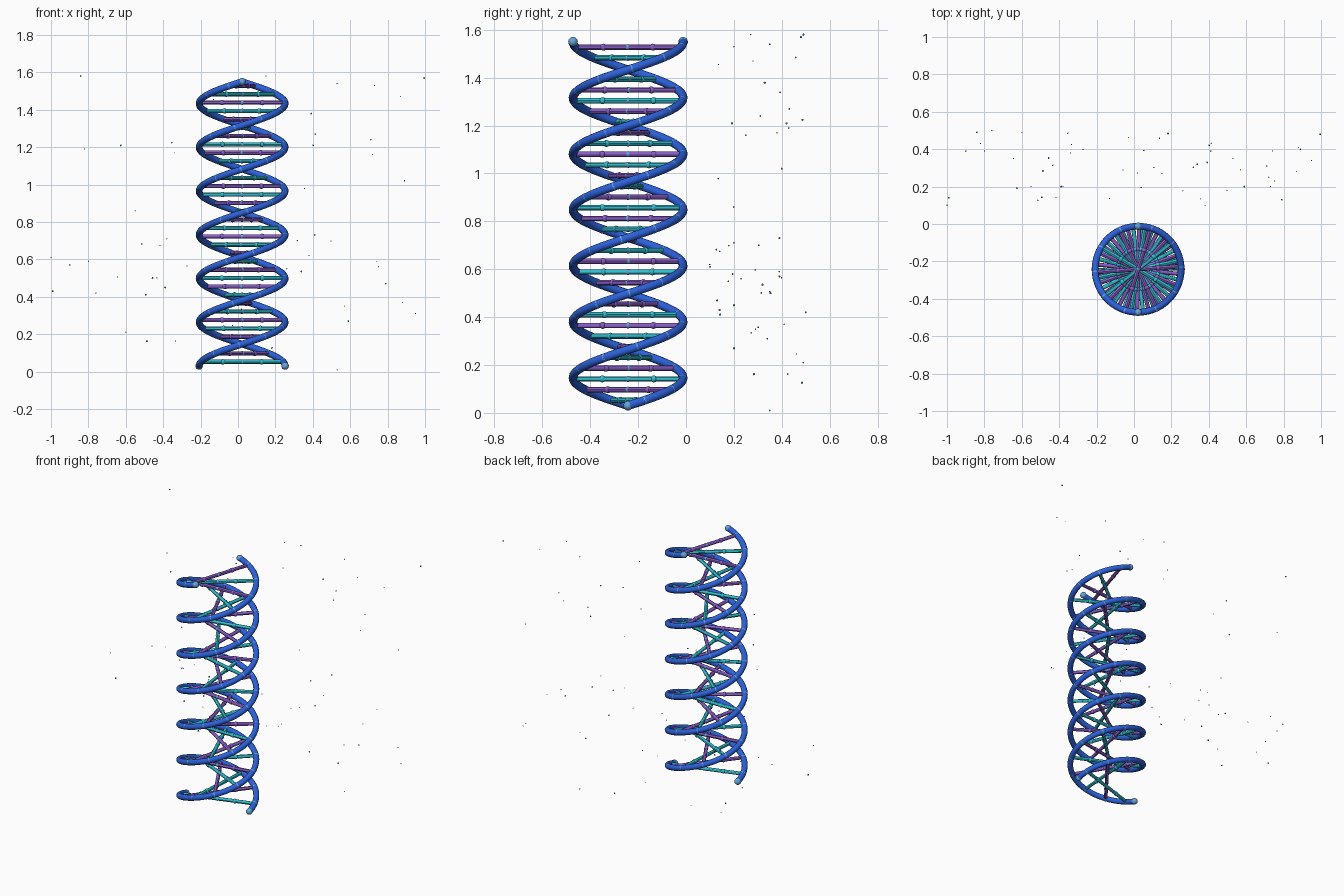
import bpy, bmesh, random
from math import cos, sin, pi
from mathutils import Vector, Matrix

if "Cube" in bpy.data.objects:
    bpy.data.objects.remove(bpy.data.objects["Cube"])

CX, CY, Z0, H = 0.022, -0.242, 0.03, 1.52
R, TUBE, TURNS, RUNGS = 0.23, 0.018, 3.25, 34


def material(name, rgb):
    m = bpy.data.materials.new(name)
    m.diffuse_color = (*rgb, 1)
    m.use_nodes = True
    m.node_tree.nodes["Principled BSDF"].inputs["Base Color"].default_value = m.diffuse_color
    return m


BLUE = material("strand_blue", (0.025, 0.12, 0.70))
CYAN = material("rung_cyan", (0.03, 0.52, 0.62))
PURPLE = material("rung_purple", (0.25, 0.11, 0.58))
PALE = material("pale_blue", (0.13, 0.38, 0.70))


def point(t, phase, radius=R):
    a = 2 * pi * TURNS * t + phase
    return Vector((CX + radius * cos(a), CY + radius * sin(a), Z0 + H * t))


def finish(bm, name, mat, smooth=True):
    me = bpy.data.meshes.new(name)
    bm.to_mesh(me)
    bm.free()
    for p in me.polygons:
        p.use_smooth = smooth
    ob = bpy.data.objects.new(name, me)
    bpy.context.collection.objects.link(ob)
    me.materials.append(mat)
    return ob


def ball(bm, pos, radius, seg=12, rings=8):
    bmesh.ops.create_uvsphere(bm, u_segments=seg, v_segments=rings, radius=radius,
                              matrix=Matrix.Translation(pos))


def rod(bm, a, b, radius):
    d = b - a
    m = Matrix.Translation((a + b) / 2) @ d.to_track_quat('Z', 'Y').to_matrix().to_4x4()
    bmesh.ops.create_cone(bm, cap_ends=True, segments=12, radius1=radius, radius2=radius,
                          depth=d.length, matrix=m)


# Two helical strands
for name, phase in (("strand_a", 0), ("strand_b", pi)):
    cu = bpy.data.curves.new(name, 'CURVE')
    cu.dimensions = '3D'
    cu.bevel_depth = TUBE
    cu.bevel_resolution = 4
    cu.use_fill_caps = True
    n = 260
    sp = cu.splines.new('POLY')
    sp.points.add(n)
    for i in range(n + 1):
        sp.points[i].co = (*point(i / n, phase), 1)
    sp.use_smooth = True
    cu.materials.append(BLUE)
    bpy.context.collection.objects.link(bpy.data.objects.new(name, cu))

# Rungs with joint beads, alternating colours
for name, mat, start in (("cyan_rungs", CYAN, 0), ("purple_rungs", PURPLE, 1)):
    bm = bmesh.new()
    for i in range(start, RUNGS, 2):
        t = (i + 0.5) / RUNGS
        rod(bm, point(t, 0), point(t, pi), 0.011)
        for phase in (0, pi):
            ball(bm, point(t, phase, 0.108), 0.0145)
    ob = finish(bm, name, mat)
    bpy.context.view_layer.objects.active = ob
    ob.select_set(True)
    bpy.ops.object.shade_smooth_by_angle()
    ob.select_set(False)

# Pale beads: rung centres, rung ends and strand ends
bm = bmesh.new()
for i in range(RUNGS):
    t = (i + 0.5) / RUNGS
    ball(bm, point(t, 0, 0), 0.0125)
    for phase in (0, pi):
        ball(bm, point(t, phase), 0.0183)
for t in (0, 1):
    for phase in (0, pi):
        ball(bm, point(t, phase), 0.020, 16, 10)
finish(bm, "pale_beads", PALE)

# Floating specks behind the helix (left and right groups, then hidden ones)
specks = [
    (-1.0, .10, .61), (-.99, .14, .43), (-.90, .39, .57), (-.84, .49, 1.58),
    (-.82, .43, 1.19), (-.80, .39, .59), (-.76, .50, .42), (-.60, .49, .21),
    (-.55, .20, .86), (-.39, .20, .45), (-.38, .20, .71), (-.34, .38, 1.17),
    (.15, .27, 1.58), (.38, .10, .62), (.41, .39, .73), (.53, .35, 1.54),
    (.53, .35, .01), (.57, .29, .35), (.59, .20, .27), (.71, .31, 1.24),
    (.72, .25, 1.16), (.73, .20, 1.53), (.74, .39, .59), (.75, .23, .56),
    (.79, .13, .47), (.87, .28, 1.47), (.88, .41, .37), (.89, .40, 1.02),
    (.95, .34, .31), (.995, .48, 1.57)]
rng = random.Random(4)
for i in range(28):
    specks.append((rng.uniform(-.7, .5), rng.uniform(.1, .5), rng.uniform(.1, 1.55)))
bm = bmesh.new()
for p in specks:
    bmesh.ops.create_icosphere(bm, subdivisions=1, radius=rng.uniform(.003, .0055),
                               matrix=Matrix.Translation(p))
finish(bm, "floating_specks", PALE)
